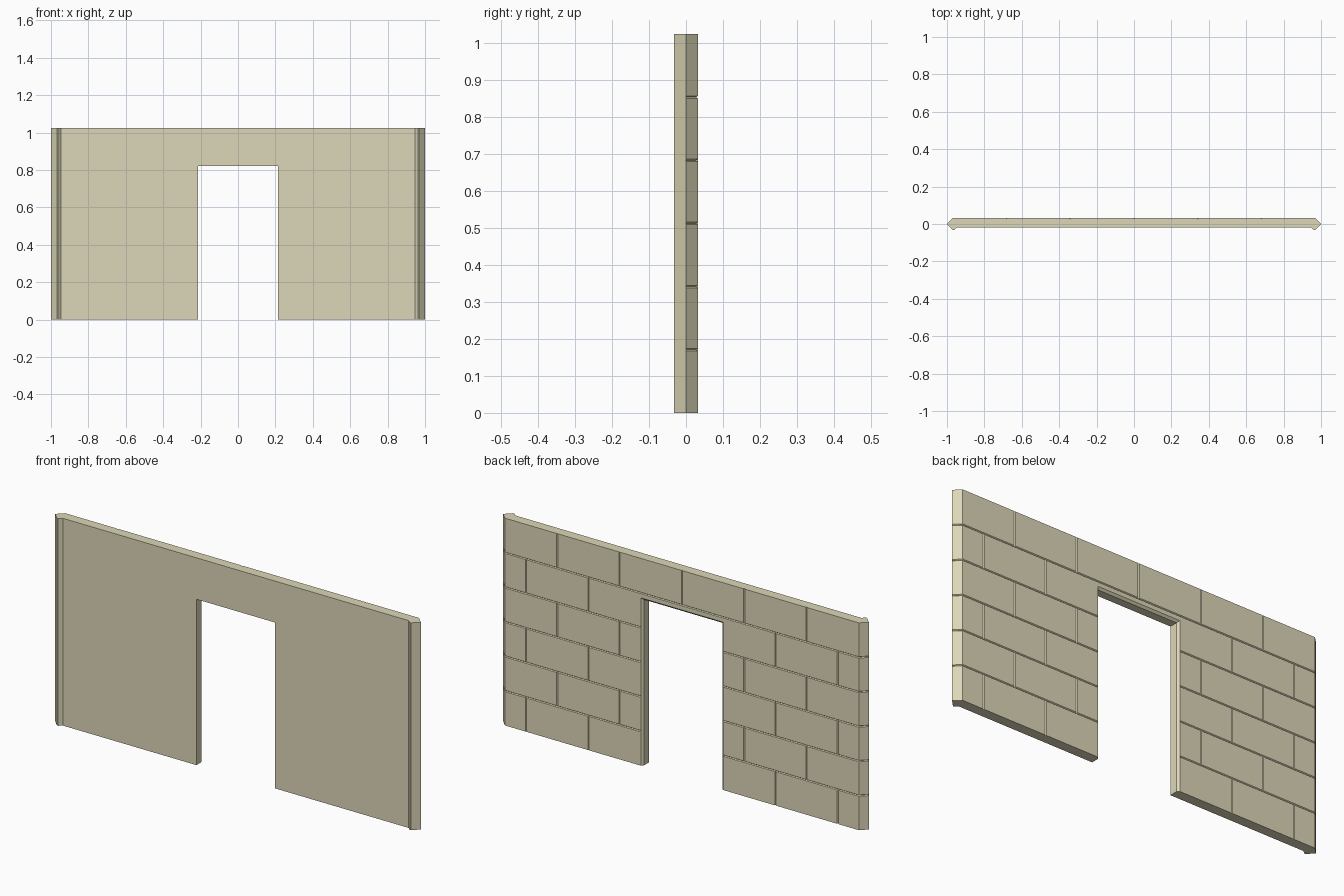
import bpy, bmesh

if "Cube" in bpy.data.objects:
    bpy.data.objects.remove(bpy.data.objects["Cube"])

H = 1.025                 # wall height
ROWS = 6
ROW = H / ROWS
BACK, FACE = 0.032, -0.018
DOOR_W, DOOR_H, CHAMFER = 0.215, 0.82, 0.01
HALF, DEPTH = 0.0035, 0.0045   # groove half width and depth
BRICK = 0.341


def loft(bm, sections):
    """Closed solid through rings of equal point count."""
    rings = [[bm.verts.new(p) for p in s] for s in sections]
    n = len(rings[0])
    for a, b in zip(rings, rings[1:]):
        for i in range(n):
            bm.faces.new((a[i], a[(i + 1) % n], b[(i + 1) % n], b[i]))
    bm.faces.new(rings[0][::-1])
    bm.faces.new(rings[-1])


def finish(bm, name):
    bmesh.ops.recalc_face_normals(bm, faces=bm.faces)
    mesh = bpy.data.meshes.new(name)
    bm.to_mesh(mesh)
    bm.free()
    obj = bpy.data.objects.new(name, mesh)
    bpy.context.collection.objects.link(obj)
    return obj


def cut(target, cutter):
    cutter.hide_render = True
    mod = target.modifiers.new(cutter.name, 'BOOLEAN')
    mod.operation = 'DIFFERENCE'
    mod.solver = 'EXACT'
    mod.object = cutter
    bpy.context.view_layer.objects.active = target
    bpy.ops.object.modifier_apply(modifier=mod.name)
    bpy.data.objects.remove(cutter)


# Wall: plan profile with pointed ends and small front lips
right = [(0.946, FACE), (0.962, -BACK), (0.968, -BACK), (1, 0), (0.968, BACK)]
plan = right + [(-x, y) for x, y in reversed(right)]
bm = bmesh.new()
loft(bm, [[(x, y, z) for x, y in plan] for z in (0, H)])
wall = finish(bm, "wall")

# Doorway with a chamfer on the brick side
bm = bmesh.new()
sections = []
for y, grow in ((-0.1, 0), (BACK - CHAMFER, 0), (BACK + 0.02, CHAMFER + 0.02)):
    w, h = DOOR_W + grow, DOOR_H + grow
    sections.append([(-w, y, -0.1), (w, y, -0.1), (w, y, h), (-w, y, h)])
loft(bm, sections)
cut(wall, finish(bm, "doorway_cutter"))

# Horizontal mortar grooves, wrapping round the angled ends
stop = DOOR_W + CHAMFER
K, M = 2 ** 0.5, 2 ** 0.5 - 1


def h_section(kind, side, z):
    def at(d):
        if kind == "tip":
            return side * (1 + d * K), 0
        if kind == "corner":
            return side * (0.968 + d * M), BACK + d
        return side * stop, BACK + d
    (xi, yi), (xo, yo) = at(-DEPTH), at(DEPTH)
    return [(xi, yi, z), (xo, yo, z - 2 * HALF), (xo, yo, z + 2 * HALF)]


bm = bmesh.new()
for r in range(1, ROWS):
    z = r * ROW
    if z > DOOR_H:
        loft(bm, [h_section(k, s, z) for k, s in
                  (("tip", -1), ("corner", -1), ("corner", 1), ("tip", 1))])
    else:
        for s in (-1, 1):
            loft(bm, [h_section(k, s, z) for k in ("tip", "corner", "door")])
cut(wall, finish(bm, "horizontal_groove_cutter"))

# Vertical mortar grooves in running bond
bm = bmesh.new()
for r in range(ROWS):
    shift = 0 if r % 2 else 0.5
    for i in range(-3, 4):
        x = (i + shift) * BRICK
        if abs(x) > 0.95 or (r < ROWS - 1 and abs(x) < stop):
            continue
        z0 = r * ROW if r else -0.05
        z1 = (r + 1) * ROW if r < ROWS - 1 else H + 0.05
        loft(bm, [[(x, BACK - DEPTH, z), (x - 2 * HALF, BACK + DEPTH, z),
                   (x + 2 * HALF, BACK + DEPTH, z)] for z in (z0, z1)])
cut(wall, finish(bm, "vertical_groove_cutter"))

# Sandy stone colour
mat = bpy.data.materials.new("sandstone")
mat.diffuse_color = (0.72, 0.68, 0.48, 1)
mat.use_nodes = True
mat.node_tree.nodes["Principled BSDF"].inputs["Base Color"].default_value = mat.diffuse_color
wall.data.materials.clear()
wall.data.materials.append(mat)
